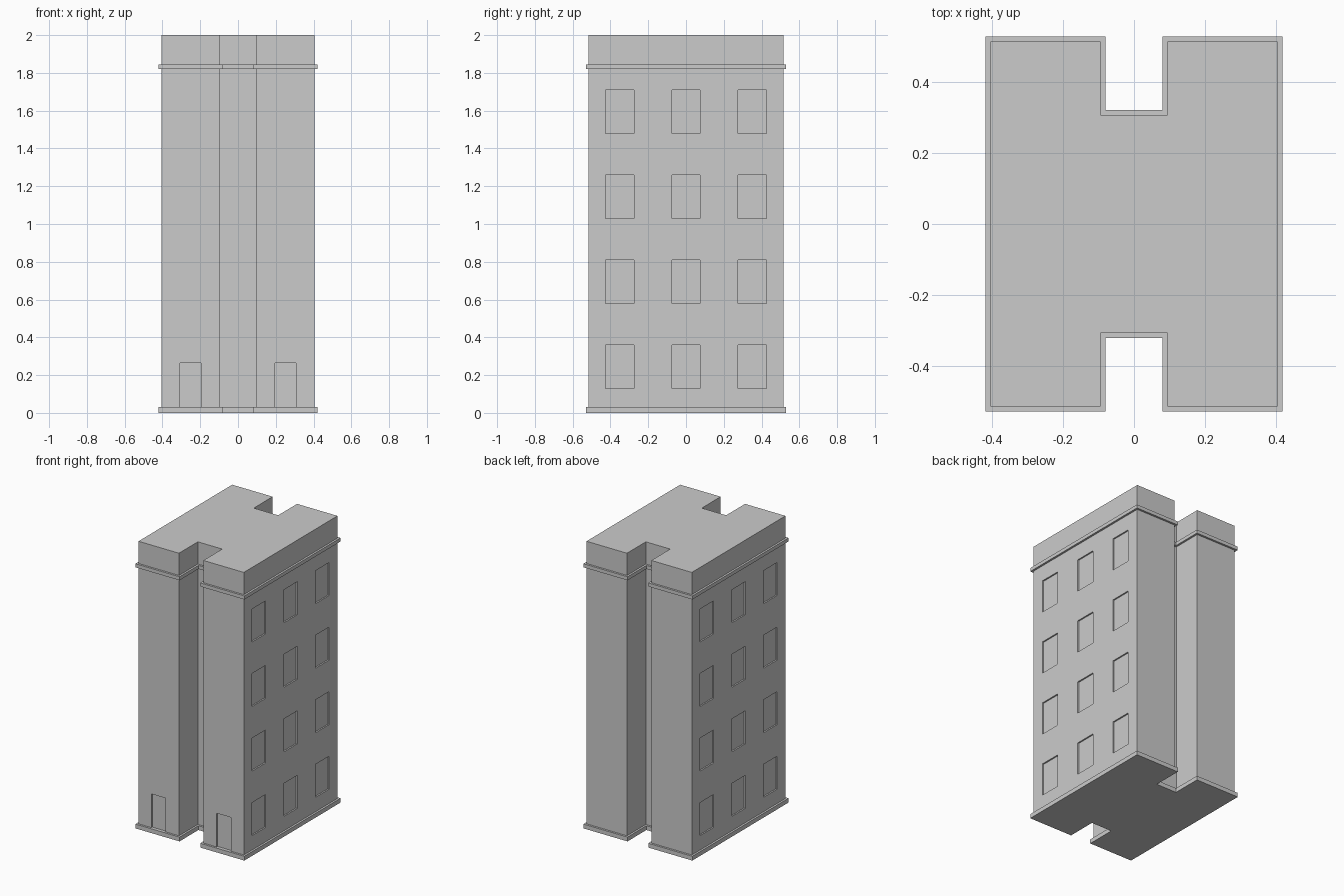
import bpy, bmesh
from mathutils import Matrix, Vector

if "Cube" in bpy.data.objects:
    bpy.data.objects.remove(bpy.data.objects["Cube"])

TRIM = 0.014      # overhang of plinth and cornice
RECESS = 0.01     # depth of windows and doors
HALF_X, HALF_Y = 0.406, 0.516


def outline(o):
    """H-shaped plan grown outward by o, counter-clockwise."""
    x, y, n, d = HALF_X + o, HALF_Y + o, 0.094 - o, 0.308 + o
    half = [(x, -y), (x, y), (n, y), (n, d), (-n, d), (-n, y)]
    return half + [(-px, -py) for px, py in half]


def add_object(name, bm):
    mesh = bpy.data.meshes.new(name)
    bm.to_mesh(mesh)
    bm.free()
    obj = bpy.data.objects.new(name, mesh)
    bpy.context.collection.objects.link(obj)
    return obj


def loft(name, levels, cap_bottom=False, cap_top=False):
    """Skin the plan through a list of (height, offset) levels."""
    bm = bmesh.new()
    rings = [[bm.verts.new((x, y, z)) for x, y in outline(o)] for z, o in levels]
    for a, b in zip(rings, rings[1:]):
        for i in range(len(a)):
            j = (i + 1) % len(a)
            bm.faces.new((a[i], a[j], b[j], b[i]))
    if cap_bottom:
        bm.faces.new(rings[0][::-1])
    if cap_top:
        bm.faces.new(rings[-1])
    return add_object(name, bm)


def add_box(bm, center, size):
    m = Matrix.Translation(center) @ Matrix.Diagonal(Vector(size).to_4d())
    bmesh.ops.create_cube(bm, size=1, matrix=m)


# Main tower, with plinth and cornice trim around it
walls = loft("walls", [(0.02, 0), (2.0, 0)], True, True)
loft("plinth", [(0, TRIM), (0.03, TRIM), (0.03, -0.02)], cap_bottom=True)
loft("cornice", [(1.82, 0), (1.82, TRIM), (1.845, TRIM), (1.845, 0)])

# Window and door recesses
bm = bmesh.new()
for side in (-1, 1):
    for floor in range(4):
        for y in (-0.35, 0, 0.35):
            add_box(bm, (side * HALF_X, y, 0.245 + 0.45 * floor),
                    (2 * RECESS, 0.15, 0.23))
    add_box(bm, (side * 0.252, -HALF_Y, 0.1375), (0.11, 2 * RECESS, 0.255))
cutter = add_object("opening_cutter", bm)
cutter.hide_render = True

cut = walls.modifiers.new("openings", 'BOOLEAN')
cut.operation = 'DIFFERENCE'
cut.solver = 'EXACT'
cut.object = cutter
